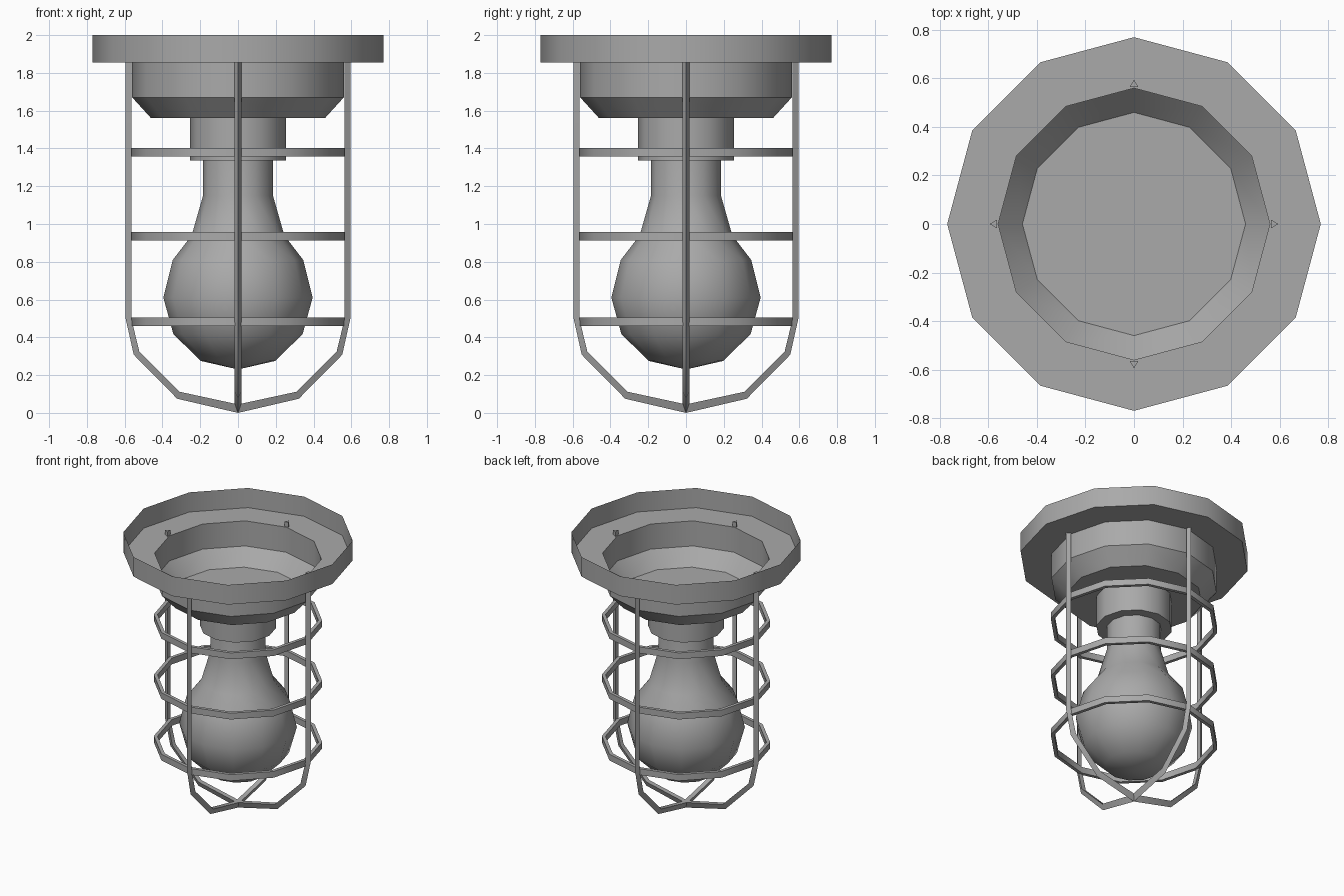
import bpy, bmesh, math
from math import cos, sin, pi

if "Cube" in bpy.data.objects:
    bpy.data.objects.remove(bpy.data.objects["Cube"], do_unlink=True)

SIDES = 12
grey = bpy.data.materials.new("plain grey")
grey.use_nodes = True
colour = (0.40, 0.40, 0.40, 1)
grey.diffuse_color = colour
grey.node_tree.nodes["Principled BSDF"].inputs["Base Color"].default_value = colour


def finish(name, bm, smooth=True, recalc=True):
    if recalc:
        bmesh.ops.recalc_face_normals(bm, faces=bm.faces)
    mesh = bpy.data.meshes.new(name)
    bm.to_mesh(mesh)
    bm.free()
    mesh.materials.append(grey)
    obj = bpy.data.objects.new(name, mesh)
    bpy.context.collection.objects.link(obj)
    if smooth:
        bpy.ops.object.select_all(action='DESELECT')
        obj.select_set(True)
        bpy.context.view_layer.objects.active = obj
        bpy.ops.object.shade_smooth_by_angle(angle=math.radians(36))
    return obj


def lathe(name, profile, closed=False):
    """Spin (radius, height) points about z; a zero radius becomes a pole."""
    bm = bmesh.new()
    rows = []
    for r, z in profile:
        if r == 0:
            rows.append([bm.verts.new((0, 0, z))] * SIDES)
        else:
            rows.append([bm.verts.new((r * cos(2 * pi * i / SIDES),
                                       r * sin(2 * pi * i / SIDES), z))
                         for i in range(SIDES)])
    pairs = list(zip(rows, rows[1:]))
    if closed:
        pairs.append((rows[-1], rows[0]))
    for a, b in pairs:
        for i in range(SIDES):
            j = (i + 1) % SIDES
            corners = list(dict.fromkeys((a[i], a[j], b[j], b[i])))
            bm.faces.new(corners)
    return finish(name, bm)


# Open mounting cup with a thin rim, flange and tapered bottom
lathe("mounting_base", [(0.77, 2.0), (0.77, 1.855), (0.56, 1.855),
                        (0.56, 1.67), (0.46, 1.56), (0, 1.56)])

# Bulb holder
lathe("socket", [(0.255, 1.56), (0.255, 1.335), (0.185, 1.335)])

# Bulb with straight neck
lathe("bulb", [(0.185, 1.55), (0.185, 1.15), (0.245, 0.94), (0.345, 0.81),
               (0.395, 0.61), (0.342, 0.417), (0.197, 0.275), (0, 0.23)])

# Horizontal guard hoops
for label, z in (("upper", 1.38), ("middle", 0.935), ("lower", 0.482)):
    lathe(label + "_guard_hoop",
          [(0.565, z - 0.023), (0.565, z + 0.023),
           (0.54, z + 0.023), (0.54, z - 0.023)], closed=True)

# Guard wires: three-sided bars bent into two crossing arches
outer = [(0.595, 1.89), (0.595, 0.5), (0.552, 0.308), (0.322, 0.075), (0, 0.0)]
inner = [(0.565, 1.89), (0.565, 0.5), (0.522, 0.323), (0.31, 0.112), (0, 0.045)]


def arch(name, along_y):
    bm = bmesh.new()
    stations = list(zip(outer, inner))
    both = [(s, 1) for s in stations] + [(s, -1) for s in stations[-2::-1]]
    rows = []
    for (o, n), side in both:
        pts = [(side * o[0], 0, o[1]),
               (side * n[0], 0.0175, n[1]), (side * n[0], -0.0175, n[1])]
        if along_y:
            pts = [(-y, x, z) for x, y, z in pts]
        rows.append([bm.verts.new(p) for p in pts])
    for a, b in zip(rows, rows[1:]):
        for i in range(3):
            j = (i + 1) % 3
            bm.faces.new((a[i], a[j], b[j], b[i]))
    bm.faces.new(rows[0])
    bm.faces.new(rows[-1])
    return finish(name, bm)


arch("side_guard_wire", False)
arch("front_back_guard_wire", True)
